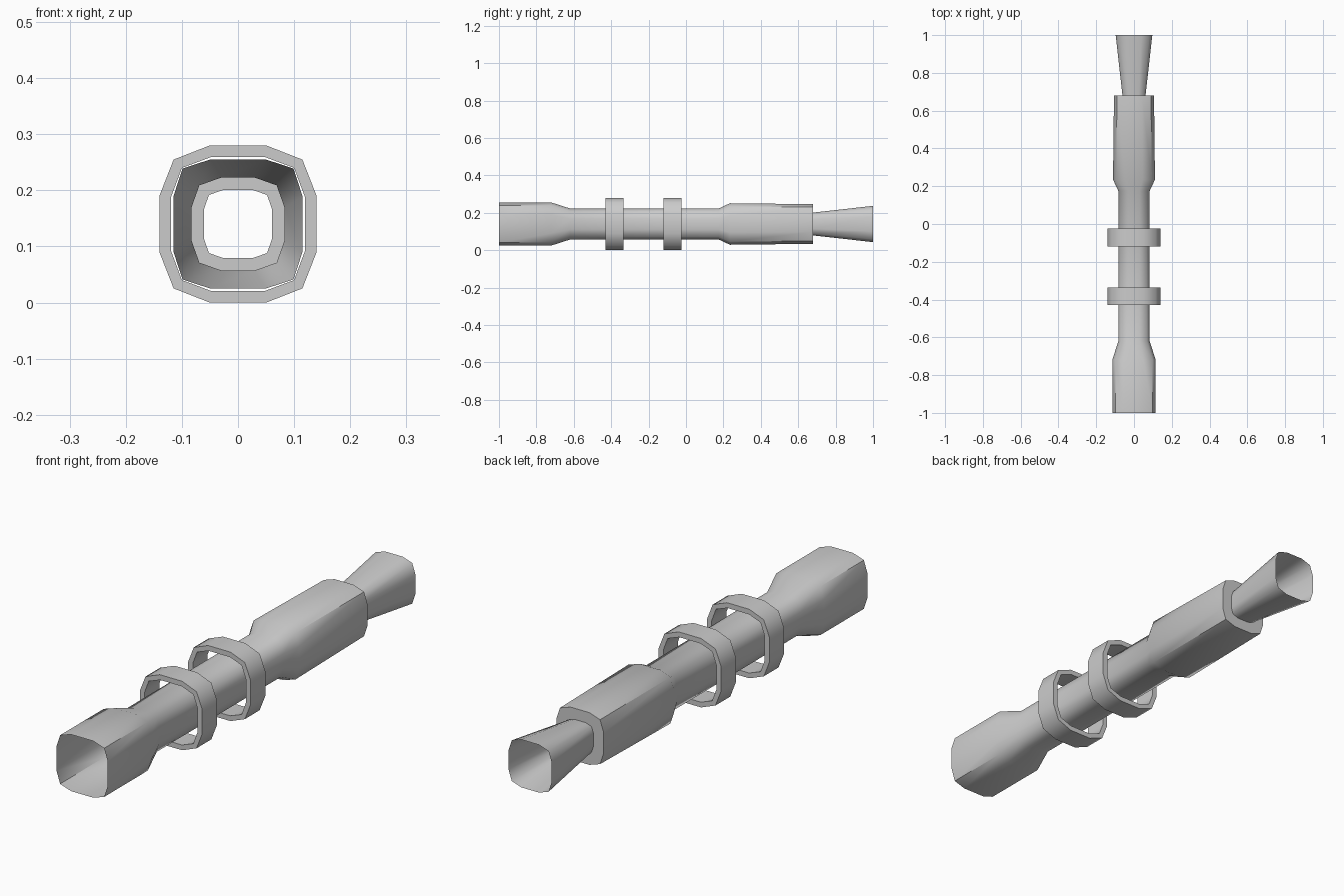
import bpy, bmesh, math

if "Cube" in bpy.data.objects:
    bpy.data.objects.remove(bpy.data.objects["Cube"])

CZ = 0.14  # height of the optical axis


def section(r, flat, corner):
    """Twelve-sided rounded square of half-width r, as (x, z) pairs."""
    quarter = [(r, -r * flat), (r, r * flat), (r * corner, r * corner)]
    pts = []
    for k in range(4):
        c, s = round(math.cos(k * math.pi / 2)), round(math.sin(k * math.pi / 2))
        pts += [(x * c - z * s, x * s + z * c) for x, z in quarter]
    return pts


def loft(name, stations, closed=False):
    """Skin sections given as (y, r, flat, corner) along the y axis."""
    bm = bmesh.new()
    loops = [[bm.verts.new((x, y, z + CZ)) for x, z in section(*args)]
             for y, *args in stations]
    pairs = list(zip(loops, loops[1:]))
    if closed:
        pairs.append((loops[-1], loops[0]))
    for a, b in pairs:
        for i in range(12):
            j = (i + 1) % 12
            bm.faces.new((a[i], b[i], b[j], a[j]))
    mesh = bpy.data.meshes.new(name)
    bm.to_mesh(mesh)
    bm.free()
    ob = bpy.data.objects.new(name, mesh)
    bpy.context.collection.objects.link(ob)
    bpy.ops.object.select_all(action='DESELECT')
    ob.select_set(True)
    bpy.context.view_layer.objects.active = ob
    bpy.ops.object.shade_smooth_by_angle(angle=math.radians(52))
    return ob


# Open-ended scope shell: objective bell, narrow tube, eyepiece housing, flared eyecup
loft("scope_tube", [
    (-1.0, 0.115, 0.43, 0.86),
    (-0.72, 0.115, 0.43, 0.86),
    (-0.62, 0.083, 0.35, 0.83),
    (0.175, 0.083, 0.35, 0.83),
    (0.235, 0.111, 0.40, 0.85),
    (0.68, 0.106, 0.40, 0.85),
    (0.68, 0.061, 0.41, 0.85),
    (1.0, 0.097, 0.41, 0.85),
])

# Two loose mounting rings around the narrow tube
for label, y0 in (("front", -0.43), ("rear", -0.12)):
    y1 = y0 + 0.095
    loft(label + "_mount_ring", [
        (y0, 0.14, 0.36, 0.82), (y1, 0.14, 0.36, 0.82),
        (y1, 0.119, 0.41, 0.84), (y0, 0.119, 0.41, 0.84),
    ], closed=True)
